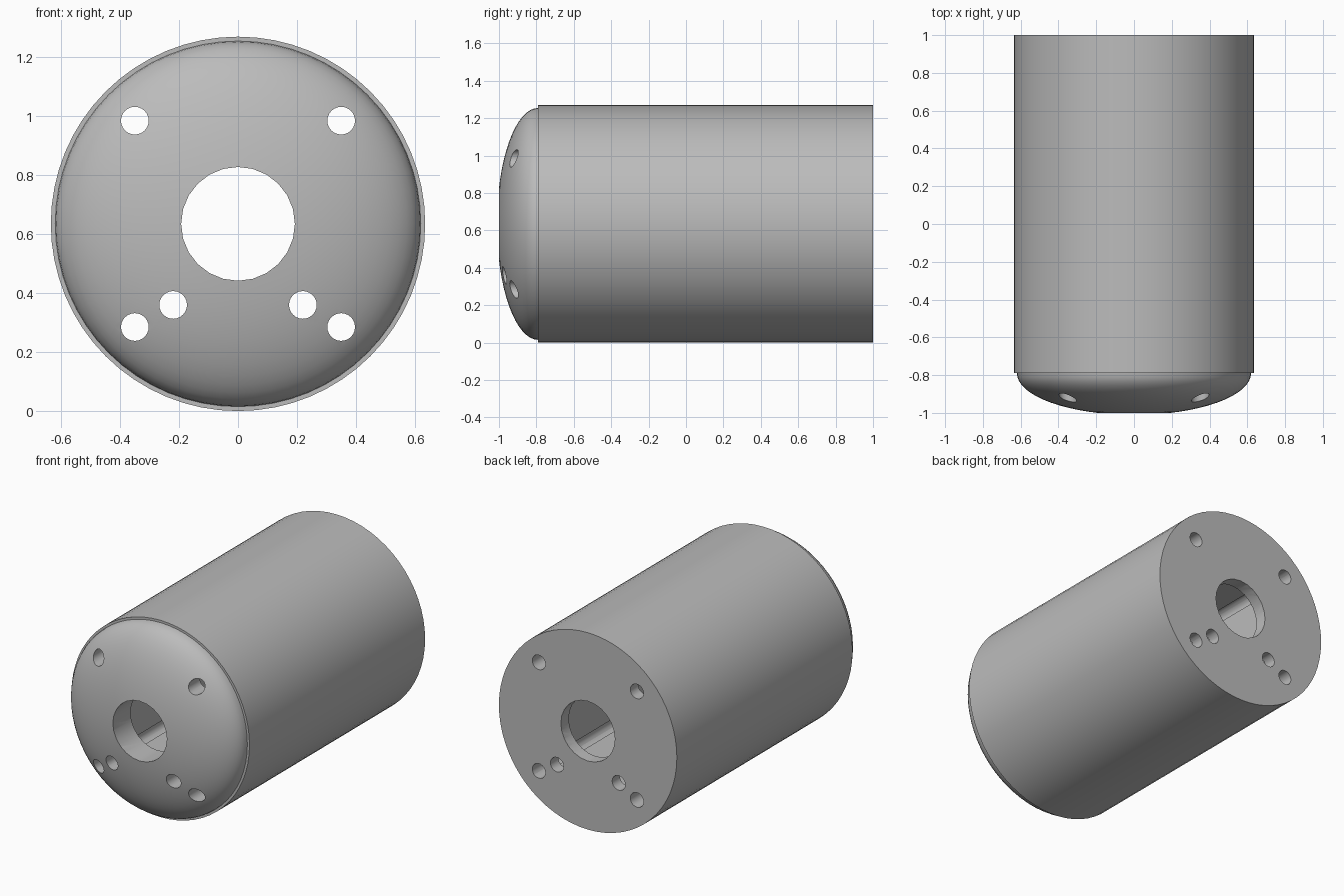
import bpy
import bmesh
import math
from mathutils import Matrix, Vector

if "Cube" in bpy.data.objects:
    bpy.data.objects.remove(bpy.data.objects["Cube"])

RADIUS = 0.635
DOME_RADIUS = 0.62
SHOULDER_Y = -0.79
DOME_DEPTH = 0.221
SEGMENTS = 64

grey = bpy.data.materials.new("plain grey")
grey.use_nodes = True
colour = (0.5, 0.5, 0.5, 1)
grey.diffuse_color = colour
grey.node_tree.nodes["Principled BSDF"].inputs["Base Color"].default_value = colour


def add_object(name, bm):
    bmesh.ops.recalc_face_normals(bm, faces=bm.faces)
    mesh = bpy.data.meshes.new(name)
    bm.to_mesh(mesh)
    bm.free()
    obj = bpy.data.objects.new(name, mesh)
    mesh.materials.append(grey)
    bpy.context.collection.objects.link(obj)
    return obj


def bore(name, x, z, radius, sides):
    """Cutter running the whole length of the housing."""
    bm = bmesh.new()
    place = Matrix.Translation((x, 0, RADIUS + z)) @ Matrix.Rotation(math.pi / 2, 4, "X")
    bmesh.ops.create_cone(bm, cap_ends=True, segments=sides, radius1=radius,
                          radius2=radius, depth=3, matrix=place)
    return add_object(name, bm)


# Housing: flat back, straight barrel, small shoulder and elliptical front dome
profile = [(0, 1), (RADIUS, 1), (RADIUS, SHOULDER_Y)]
steps = 16
for i in range(steps + 1):
    a = math.pi / 2 * i / steps
    r = DOME_RADIUS * math.cos(a) if i < steps else 0
    profile.append((r, SHOULDER_Y - DOME_DEPTH * math.sin(a)))

bm = bmesh.new()
verts = [bm.verts.new((r, y, RADIUS)) for r, y in profile]
edges = [bm.edges.new(pair) for pair in zip(verts, verts[1:])]
bmesh.ops.spin(bm, geom=verts + edges, cent=(0, 0, RADIUS), axis=(0, 1, 0),
               angle=2 * math.pi, steps=SEGMENTS)
bmesh.ops.remove_doubles(bm, verts=bm.verts, dist=0.0005)
housing = add_object("housing", bm)

# Square inner chamber
bm = bmesh.new()
bmesh.ops.create_cube(bm, size=1)
bmesh.ops.scale(bm, vec=Vector((0.70, 1.74, 0.70)), verts=bm.verts)
bmesh.ops.translate(bm, vec=Vector((0, 0.05, RADIUS)), verts=bm.verts)
cutters = [add_object("chamber_cutter", bm)]

# Centre opening and mirrored screw holes
cutters.append(bore("centre_cutter", 0, 0, 0.193, 24))
for side in (-1, 1):
    for x, z in ((0.35, 0.35), (0.35, -0.35), (0.22, -0.275)):
        cutters.append(bore("screw_hole_cutter", side * x, z, 0.047, 24))

for cutter in cutters:
    mod = housing.modifiers.new("cut", "BOOLEAN")
    mod.operation = "DIFFERENCE"
    mod.solver = "EXACT"
    mod.object = cutter

# Apply the cuts and discard the cutters
bpy.context.view_layer.update()
graph = bpy.context.evaluated_depsgraph_get()
result = bpy.data.meshes.new_from_object(housing.evaluated_get(graph))
housing.modifiers.clear()
housing.data = result
for cutter in cutters:
    bpy.data.objects.remove(cutter)

# Smooth curved walls, crisp rims
bpy.ops.object.select_all(action="DESELECT")
housing.select_set(True)
bpy.context.view_layer.objects.active = housing
bpy.ops.object.shade_smooth_by_angle(angle=math.radians(30))
